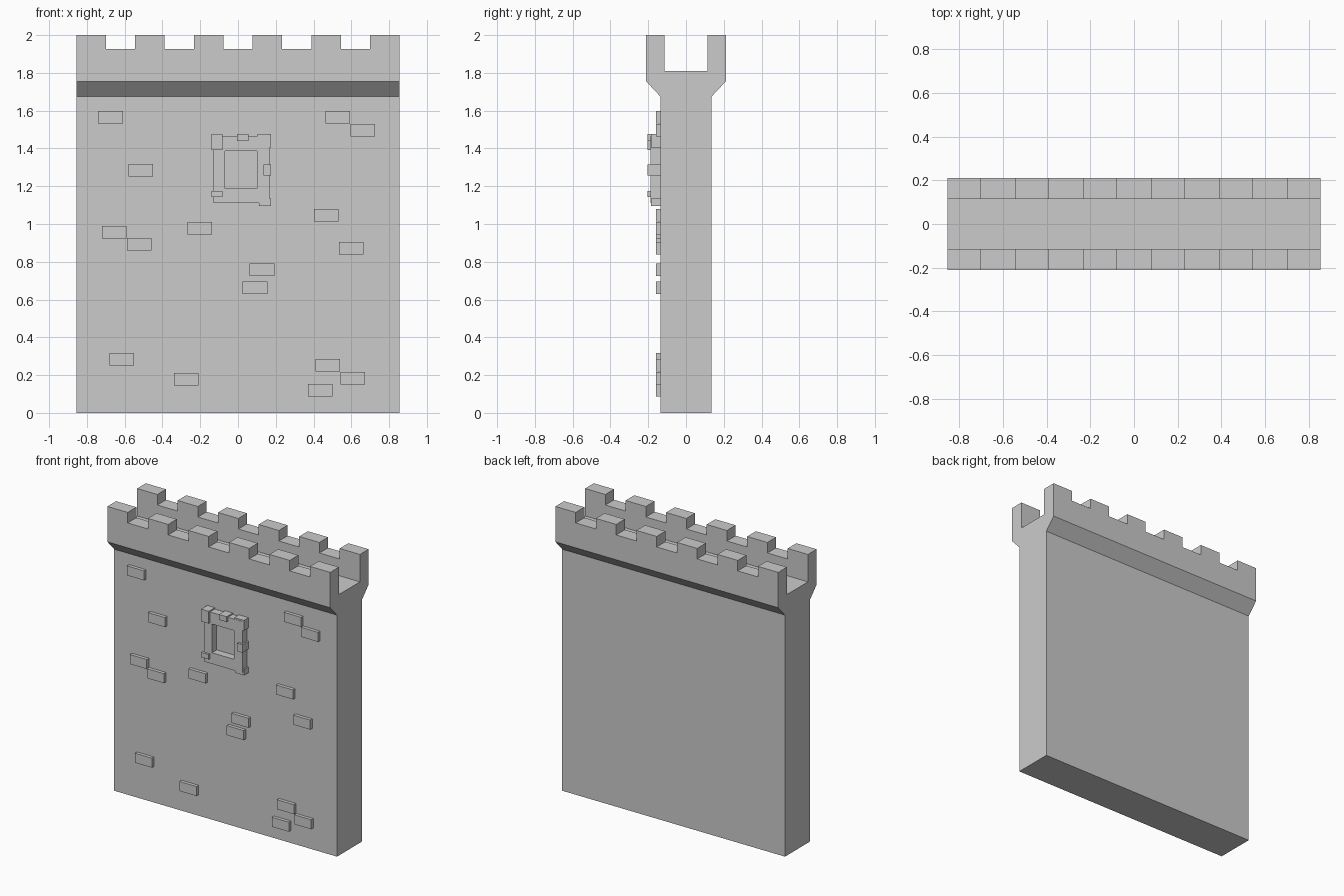
import bpy
import bmesh

if "Cube" in bpy.data.objects:
    bpy.data.objects.remove(bpy.data.objects["Cube"])

HALF_W = 0.855      # half width of the wall
FACE = -0.136       # front plane of the wall


def finish(name, bm):
    bmesh.ops.recalc_face_normals(bm, faces=bm.faces[:])
    me = bpy.data.meshes.new(name)
    bm.to_mesh(me)
    bm.free()
    ob = bpy.data.objects.new(name, me)
    bpy.context.collection.objects.link(ob)
    return ob


def add_box(bm, x0, x1, y0, y1, z0, z1):
    for v in bmesh.ops.create_cube(bm, size=1)["verts"]:
        v.co = (x1 if v.co.x > 0 else x0,
                y1 if v.co.y > 0 else y0,
                z1 if v.co.z > 0 else z0)


def boxes(name, items):
    bm = bmesh.new()
    for b in items:
        add_box(bm, *b)
    return finish(name, bm)


def cut(target, cutter):
    mod = target.modifiers.new("cut", 'BOOLEAN')
    mod.operation = 'DIFFERENCE'
    mod.solver = 'EXACT'
    mod.object = cutter
    bpy.context.view_layer.objects.active = target
    bpy.ops.object.modifier_apply(modifier=mod.name)
    bpy.data.objects.remove(cutter)


# Wall: side profile with flared parapet and walkway channel, extruded along x
half = [(0.136, 0), (0.136, 1.675), (0.2105, 1.755), (0.2105, 2.0),
        (0.115, 2.0), (0.115, 1.81)]
profile = half + [(-y, z) for y, z in reversed(half)]
bm = bmesh.new()
face = bm.faces.new([bm.verts.new((-HALF_W, y, z)) for y, z in profile])
ext = bmesh.ops.extrude_face_region(bm, geom=[face])["geom"]
bmesh.ops.translate(bm, vec=(2 * HALF_W, 0, 0),
                    verts=[v for v in ext if isinstance(v, bmesh.types.BMVert)])
wall = finish("wall", bm)

# Crenels: five notches through both parapets, eleven equal steps
step = 2 * HALF_W / 11
cut(wall, boxes("notch_cutter", [
    (-HALF_W + step * k, -HALF_W + step * (k + 1), -0.3, 0.3, 1.927, 2.1)
    for k in range(1, 11, 2)]))

# Protruding bricks scattered over the front
centres = [(-0.675, 1.566), (0.529, 1.566), (0.661, 1.497), (-0.514, 1.285),
           (0.468, 1.046), (-0.654, 0.957), (-0.522, 0.894), (-0.202, 0.978),
           (0.600, 0.872), (0.127, 0.758), (0.090, 0.663), (-0.615, 0.283),
           (-0.273, 0.178), (0.475, 0.252), (0.608, 0.183), (0.436, 0.120)]
boxes("bricks", [(x - 0.065, x + 0.065, -0.159, FACE + 0.005, z - 0.033, z + 0.033)
                 for x, z in centres])

# Window frame: slab with a rectangular opening down to the wall face
frame = boxes("window_frame", [(-0.131, 0.166, -0.188, FACE, 1.11, 1.466)])
cut(frame, boxes("opening_cutter", [(-0.068, 0.101, -0.3, 0.0, 1.187, 1.386)]))

# Irregular stones around the window frame (x0, x1, z0, z1, front y)
stones = [(-0.141, -0.083, 1.391, 1.476, -0.203),
          (-0.004, 0.055, 1.439, 1.476, -0.203),
          (0.102, 0.176, 1.404, 1.476, -0.186),
          (0.136, 0.176, 1.258, 1.314, -0.203),
          (0.112, 0.176, 1.094, 1.134, -0.185),
          (-0.141, -0.083, 1.142, 1.176, -0.203)]
boxes("frame_stones", [(x0, x1, y, FACE, z0, z1) for x0, x1, z0, z1, y in stones])
